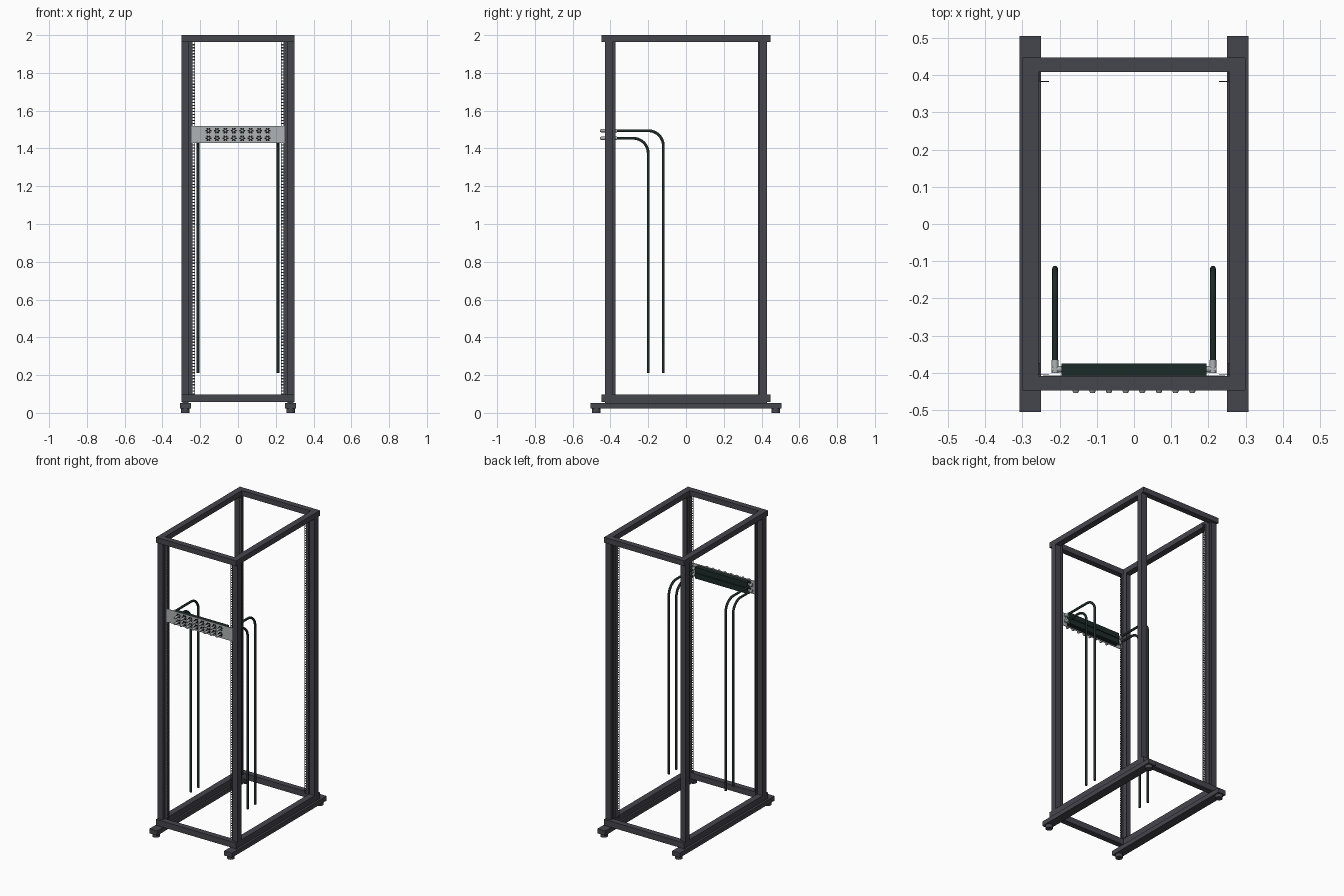
import bpy, bmesh
from math import pi, cos, sin
from mathutils import Matrix, Vector

if "Cube" in bpy.data.objects:
    bpy.data.objects.remove(bpy.data.objects["Cube"])


def material(name, rgb):
    m = bpy.data.materials.new(name)
    m.use_nodes = True
    m.diffuse_color = (*rgb, 1)
    node = next(n for n in m.node_tree.nodes if n.type == 'BSDF_PRINCIPLED')
    node.inputs["Base Color"].default_value = (*rgb, 1)
    return m


frame_mat = material("charcoal frame", (0.06, 0.06, 0.075))
rubber_mat = material("dark green rubber", (0.012, 0.024, 0.021))
metal_mat = material("light grey metal", (0.42, 0.45, 0.46))
black_mat = material("black", (0.008, 0.008, 0.009))


def add_box(bm, x, y, z):
    """Box from three (low, high) ranges."""
    size = [r[1] - r[0] for r in (x, y, z)]
    mid = Vector([(r[0] + r[1]) / 2 for r in (x, y, z)])
    bmesh.ops.create_cube(bm, size=1, matrix=Matrix.Translation(mid) @ Matrix.Diagonal((*size, 1)))


def add_rod(bm, start, end, radius, sides=16, tip=None):
    a, b = Vector(start), Vector(end)
    turn = (b - a).to_track_quat('Z', 'Y').to_matrix().to_4x4()
    bmesh.ops.create_cone(bm, cap_ends=True, segments=sides, radius1=radius,
                          radius2=radius if tip is None else tip, depth=(b - a).length,
                          matrix=Matrix.Translation((a + b) / 2) @ turn)


def finish(bm, name, mat, smooth=False):
    mesh = bpy.data.meshes.new(name)
    bm.to_mesh(mesh)
    bm.free()
    mesh.materials.append(mat)
    ob = bpy.data.objects.new(name, mesh)
    bpy.context.collection.objects.link(ob)
    if smooth:
        bpy.ops.object.select_all(action='DESELECT')
        ob.select_set(True)
        bpy.context.view_layer.objects.active = ob
        bpy.ops.object.shade_smooth_by_angle()
    return ob


def span(a, b, side):
    return tuple(sorted((a * side, b * side)))


def box(name, mat, *ranges):
    bm = bmesh.new()
    add_box(bm, *ranges)
    return finish(bm, name, mat)


SIDES = ((1, "left"), (-1, "right"))
ENDS = ((-1, "front"), (1, "back"))
BOTTOM, TOP = (0.057, 0.097), (1.964, 2.0)

# Top and bottom rectangular frames
for level, z in (("bottom", BOTTOM), ("top", TOP)):
    for s, side in SIDES:
        box(f"{level}_{side}_beam", frame_mat, span(0.257, 0.299, s), (-0.447, 0.447), z)
    for e, end in ENDS:
        box(f"{level}_{end}_beam", frame_mat, (-0.257, 0.257), span(0.408, 0.447, e), z)

# Corner posts, base runners and levelling feet
for s, side in SIDES:
    for e, end in ENDS:
        box(f"{end}_{side}_post", frame_mat, span(0.259, 0.299, s), span(0.39, 0.43, e),
            (BOTTOM[1], TOP[0]))
        bm = bmesh.new()
        add_rod(bm, (s * 0.279, e * 0.475, 0), (s * 0.279, e * 0.475, 0.023), 0.023, 20)
        finish(bm, f"{end}_{side}_foot", frame_mat, True)
    box(f"{side}_runner", frame_mat, span(0.25, 0.308, s), (-0.505, 0.505), (0.022, 0.053))
    box(f"{side}_runner_spacer", frame_mat, span(0.262, 0.294, s), (-0.43, 0.43), (0.053, 0.057))

# Perforated mounting rails: two strips joined by rungs, plus a folded flange
PITCH = 0.01608
for s, side in SIDES:
    for y, end in ((-0.406, "front"), (0.382, "back")):
        bm = bmesh.new()
        depth, height = (y, y + 0.002), (BOTTOM[1], TOP[0])
        add_box(bm, span(0.228, 0.2315, s), depth, height)
        add_box(bm, span(0.2405, 0.259, s), depth, height)
        add_box(bm, span(0.252, 0.259, s), (y + 0.002, y + 0.032), height)
        z = BOTTOM[1]
        while z < TOP[0]:
            add_box(bm, span(0.2315, 0.2405, s), depth, (z, min(z + 0.0065, TOP[0])))
            z += PITCH
        finish(bm, f"{end}_{side}_rail", frame_mat)

# Front panel with two distribution blocks behind it
box("connector_panel", metal_mat, (-0.245, 0.245), (-0.411, -0.407), (1.429, 1.518))
ROWS = (("upper", 1.494, -0.12), ("lower", 1.454, -0.20))
for row, z, _ in ROWS:
    box(f"{row}_distribution_block", rubber_mat, (-0.195, 0.195), (-0.407, -0.375),
        (z - 0.018, z + 0.018))

# Connector nozzles, each ringed by dark petals
nozzles, petals = bmesh.new(), bmesh.new()
for _, z, _ in ROWS:
    for i in range(8):
        x = (i - 3.5) * 0.0447
        add_rod(nozzles, (x, -0.411, z), (x, -0.43, z), 0.006)
        add_rod(nozzles, (x, -0.43, z), (x, -0.449, z), 0.0085)
        add_rod(nozzles, (x, -0.449, z), (x, -0.454, z), 0.0085, tip=0.006)
        for k in range(6):
            a = k * pi / 3
            px, pz = x + 0.0115 * cos(a), z + 0.0115 * sin(a)
            add_rod(petals, (px, -0.411, pz), (px, -0.4125, pz), 0.005, 10)
finish(nozzles, "connector_nozzles", metal_mat, True)
finish(petals, "connector_petals", black_mat)

# Elbow fittings and bent hoses on both ends of each block
BEND, HOSE_X, HOSE_END = 0.08, 0.212, 0.21
for s, side in SIDES:
    for row, z, drop_y in ROWS:
        bm = bmesh.new()
        add_rod(bm, (s * 0.193, -0.39, z), (s * 0.222, -0.39, z), 0.0085)
        add_rod(bm, (s * HOSE_X, -0.4, z), (s * HOSE_X, -0.366, z), 0.0095)
        finish(bm, f"{row}_{side}_elbow", metal_mat, True)

        path = [(-0.38, z)]
        for k in range(13):
            a = pi / 2 * k / 12
            path.append((drop_y - BEND + BEND * sin(a), z - BEND + BEND * cos(a)))
        path.append((drop_y, HOSE_END))
        curve = bpy.data.curves.new(f"{row}_{side}_hose", 'CURVE')
        curve.dimensions = '3D'
        curve.bevel_depth = 0.0078
        curve.bevel_resolution = 3
        curve.use_fill_caps = True
        line = curve.splines.new('POLY')
        line.points.add(len(path) - 1)
        for p, (py, pz) in zip(line.points, path):
            p.co = (s * HOSE_X, py, pz, 1)
        line.use_smooth = True
        curve.materials.append(rubber_mat)
        bpy.context.collection.objects.link(bpy.data.objects.new(f"{row}_{side}_hose", curve))
